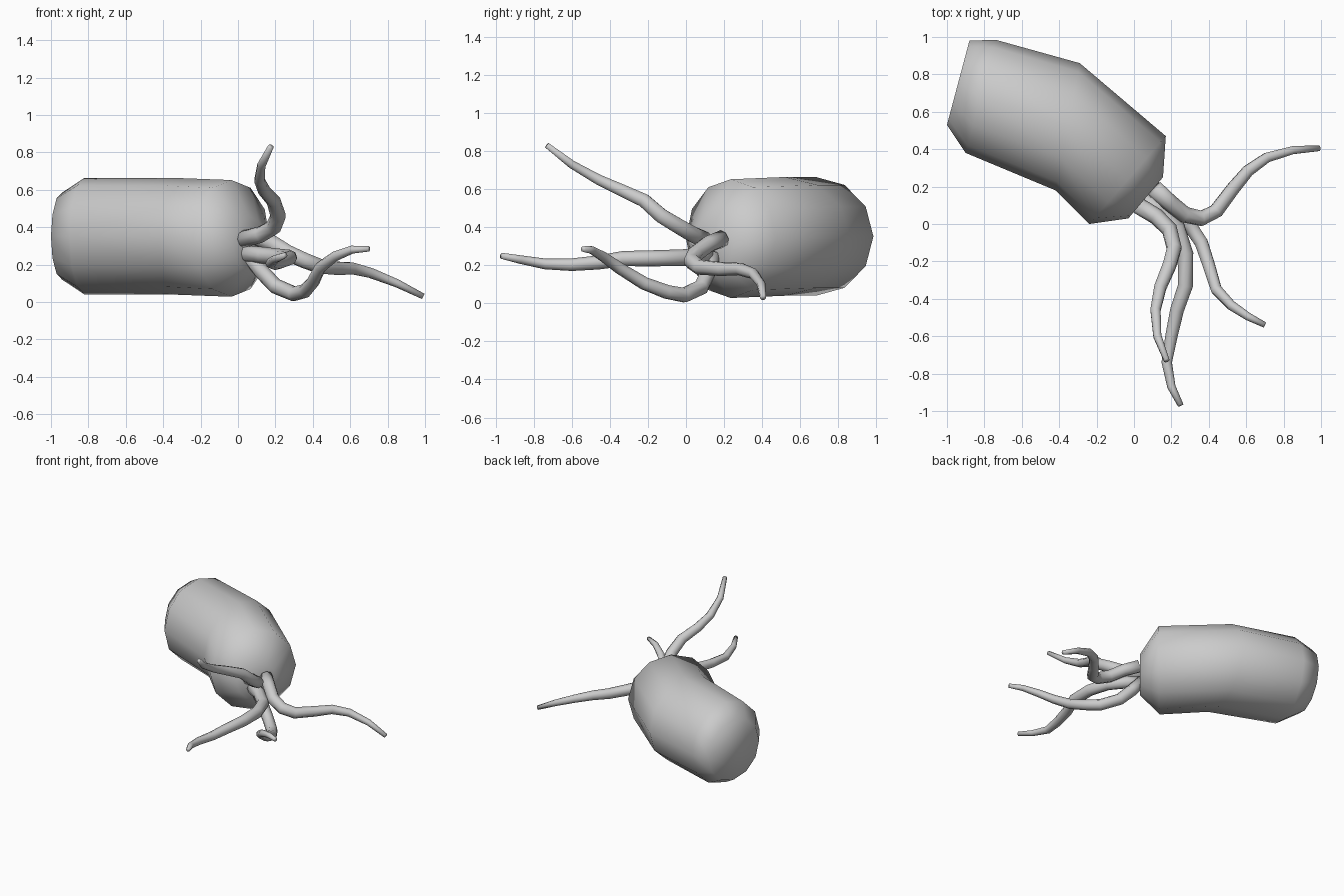
import bpy, bmesh
from math import cos, sin, pi
from mathutils import Vector


def skin(name, rings):
    """Bridge equal rings of points into a closed, smooth tube."""
    bm = bmesh.new()
    loops = [[bm.verts.new(p) for p in r] for r in rings]
    n = len(loops[0])
    for a, b in zip(loops, loops[1:]):
        for i in range(n):
            j = (i + 1) % n
            bm.faces.new((a[i], a[j], b[j], b[i]))
    bm.faces.new(loops[0][::-1])
    bm.faces.new(loops[-1])
    bmesh.ops.recalc_face_normals(bm, faces=bm.faces)
    for f in bm.faces:
        f.smooth = True
    me = bpy.data.meshes.new(name)
    bm.to_mesh(me)
    bm.free()
    ob = bpy.data.objects.new(name, me)
    bpy.context.collection.objects.link(ob)
    return ob


def ring(c, u, v, n):
    return [c + u * cos(2 * pi * i / n) + v * sin(2 * pi * i / n) for i in range(n)]


def tentacle(name, pts, r=0.045, n=8):
    pts = [Vector(p) for p in pts]
    last = len(pts) - 1
    rings, u = [], Vector((0, 0, 1))
    for i, p in enumerate(pts):
        a, b = pts[max(i - 1, 0)], pts[min(i + 1, last)]
        t = (b - a).normalized()
        u = (u - t * u.dot(t)).normalized()
        k = i / last
        rad = r * (1 - 0.65 * k ** 2.2)
        rings.append(ring(p, u * rad, t.cross(u) * rad, n))
    return skin(name, rings)


# Bent barrel body: plan-view ends of each ring, centre height, vertical radius
sections = [
    ((-1.0, 0.53), (-0.88, 0.98), 0.352, 0.233),
    ((-0.90, 0.38), (-0.74, 0.985), 0.352, 0.312),
    ((-0.42, 0.18), (-0.29, 0.86), 0.352, 0.312),
    ((-0.24, 0.0), (0.17, 0.47), 0.34, 0.312),
    ((-0.03, 0.03), (0.155, 0.25), 0.31, 0.144),
]
rings = []
for a, b, z, rz in sections:
    a, b = Vector((*a, z)), Vector((*b, z))
    rings.append(ring((a + b) / 2, (b - a) / 2, Vector((0, 0, rz)), 12))
skin("body", rings)

# Four tapering, wavy tentacles growing from the narrow end
tentacle("right_tentacle", [
    (0.11, 0.19, 0.34), (0.19, 0.115, 0.31), (0.27, 0.05, 0.26), (0.36, 0.03, 0.22),
    (0.44, 0.07, 0.19), (0.53, 0.19, 0.18), (0.61, 0.285, 0.18), (0.71, 0.355, 0.155),
    (0.85, 0.395, 0.10), (0.99, 0.405, 0.03)], 0.046)
tentacle("lower_tentacle", [
    (0.06, 0.14, 0.25), (0.12, 0.12, 0.17), (0.20, 0.08, 0.085), (0.30, -0.01, 0.043),
    (0.36, -0.10, 0.06), (0.40, -0.22, 0.105), (0.44, -0.35, 0.185),
    (0.52, -0.435, 0.245), (0.61, -0.495, 0.28), (0.70, -0.54, 0.285)], 0.043)
tentacle("upper_tentacle", [
    (0.02, 0.10, 0.335), (0.12, 0.04, 0.36), (0.19, -0.03, 0.40), (0.215, -0.13, 0.46),
    (0.19, -0.22, 0.54), (0.14, -0.34, 0.595), (0.115, -0.46, 0.65),
    (0.125, -0.60, 0.73), (0.175, -0.73, 0.83)])
tentacle("front_tentacle", [
    (0.03, 0.13, 0.26), (0.13, 0.08, 0.25), (0.23, -0.02, 0.24), (0.275, -0.16, 0.237),
    (0.275, -0.33, 0.235), (0.23, -0.46, 0.215), (0.20, -0.60, 0.203),
    (0.175, -0.74, 0.207), (0.20, -0.87, 0.23), (0.25, -0.97, 0.25)])
